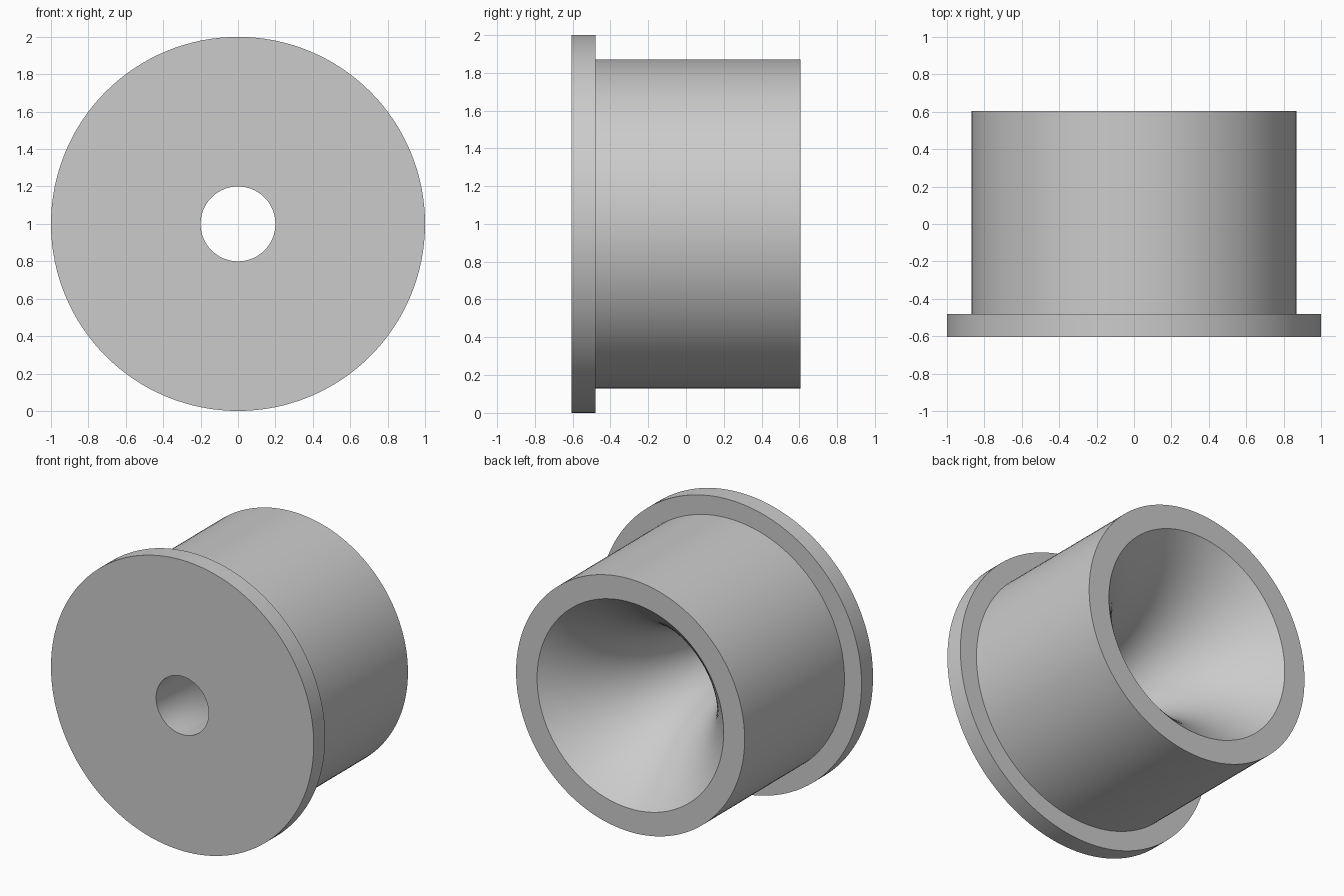
import bpy, bmesh, math
from mathutils import Matrix, Vector

cube = bpy.data.objects.get("Cube")
if cube:
    bpy.data.objects.remove(cube, do_unlink=True)

# Main dimensions
SEGMENTS = 128
FRONT, FLANGE_BACK, BACK = -0.605, -0.48, 0.605
FLANGE_R, BODY_R, MOUTH_R, BORE_R = 1.0, 0.87, 0.71, 0.2
THROAT = -0.54
ARC_STEPS = 28

# Single grey material
grey = bpy.data.materials.new("plain_grey")
grey.use_nodes = True
colour = (0.6, 0.6, 0.6, 1)
grey.diffuse_color = colour
grey.node_tree.nodes["Principled BSDF"].inputs["Base Color"].default_value = colour

# Flared throat: an arc that leaves the bore tangentially and reaches the mouth
length, rise = BACK - THROAT, MOUTH_R - BORE_R
sweep = 2 * math.atan2(rise, length)
arc_r = length / math.sin(sweep)
flare = []
for i in range(ARC_STEPS + 1):
    a = sweep * i / ARC_STEPS
    flare.append((BORE_R + arc_r * (1 - math.cos(a)), THROAT + arc_r * math.sin(a)))

# Closed section as (radius, y): flange, body, rim, then back down the flare
profile = [(BORE_R, FRONT), (FLANGE_R, FRONT), (FLANGE_R, FLANGE_BACK),
           (BODY_R, FLANGE_BACK), (BODY_R, BACK)] + flare[::-1]

# Revolve the section around the y axis
bm = bmesh.new()
verts = [bm.verts.new((r, y, 0)) for r, y in profile]
edges = [bm.edges.new((v, verts[i - 1])) for i, v in enumerate(verts)]
bmesh.ops.spin(bm, geom=verts + edges, cent=(0, 0, 0), axis=(0, 1, 0),
               angle=math.tau, steps=SEGMENTS, use_merge=True)
bmesh.ops.remove_doubles(bm, verts=bm.verts, dist=0.0001)
bmesh.ops.recalc_face_normals(bm, faces=bm.faces)
bmesh.ops.transform(bm, matrix=Matrix.Translation(Vector((0, 0, FLANGE_R))), verts=bm.verts)

mesh = bpy.data.meshes.new("flanged_funnel")
bm.to_mesh(mesh)
bm.free()
mesh.materials.append(grey)
funnel = bpy.data.objects.new("flanged_funnel", mesh)
bpy.context.collection.objects.link(funnel)

# Smooth round walls, keep rims sharp
bpy.ops.object.select_all(action="DESELECT")
funnel.select_set(True)
bpy.context.view_layer.objects.active = funnel
bpy.ops.object.shade_smooth_by_angle(angle=math.radians(30))
